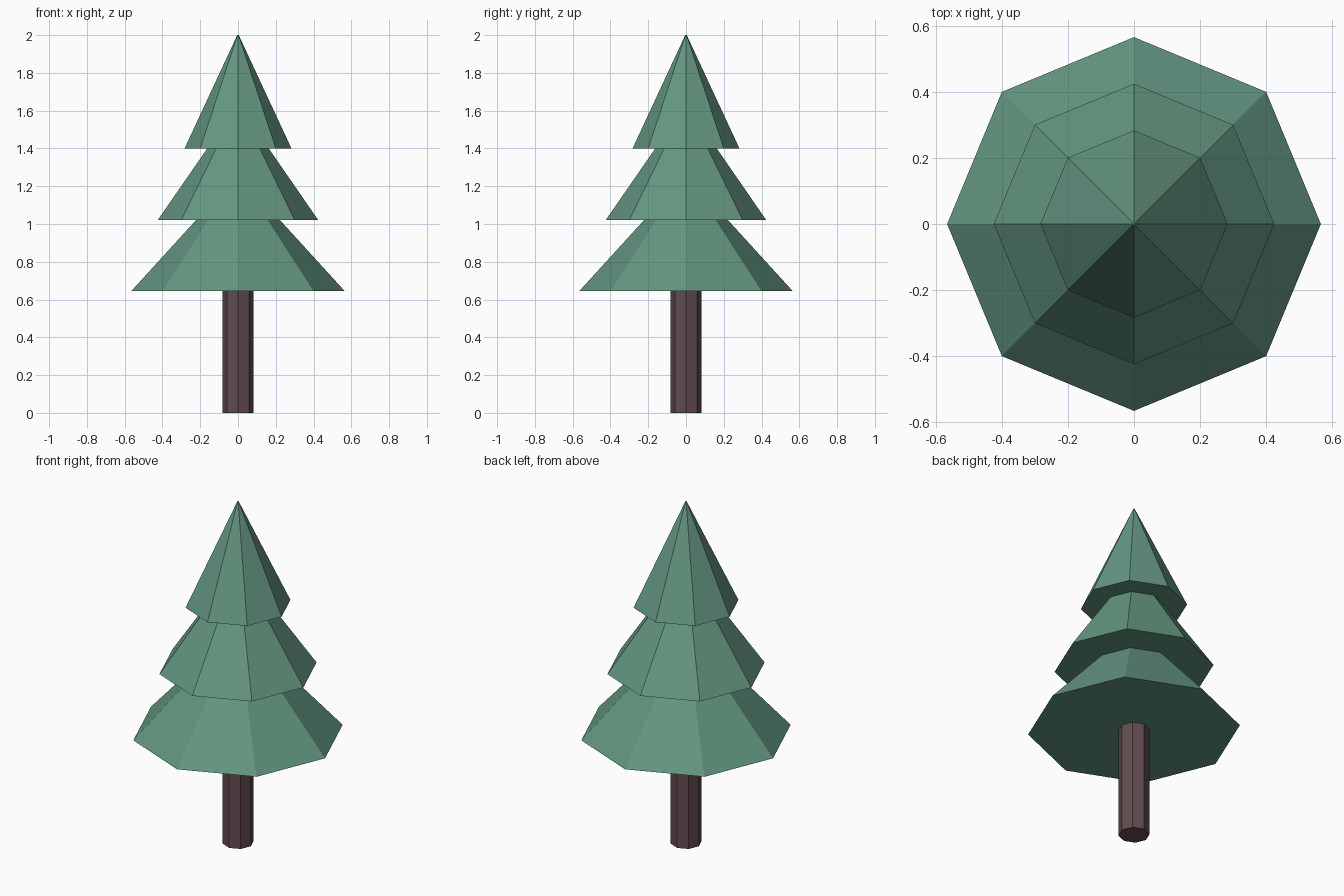
import bpy
import math

cube = bpy.data.objects.get("Cube")
if cube:
    bpy.data.objects.remove(cube, do_unlink=True)

SIDES = 8


def make_material(name, rgb):
    mat = bpy.data.materials.new(name)
    mat.use_nodes = True
    color = (*rgb, 1.0)
    mat.diffuse_color = color
    mat.node_tree.nodes["Principled BSDF"].inputs["Base Color"].default_value = color
    return mat


def add_frustum(name, mat, r_bottom, r_top, z_bottom, z_top):
    """Flat-shaded octagonal frustum with corners on the x and y axes."""
    bpy.ops.mesh.primitive_cone_add(
        vertices=SIDES, radius1=r_bottom, radius2=r_top,
        depth=z_top - z_bottom, location=(0, 0, (z_bottom + z_top) / 2))
    obj = bpy.context.object
    obj.name = name
    obj.data.materials.append(mat)
    bpy.ops.object.shade_flat()
    return obj


green = make_material("pine green", (0.127, 0.305, 0.22))
brown = make_material("dark bark", (0.12, 0.072, 0.08))

# Trunk
add_frustum("trunk", brown, 0.083, 0.083, 0.0, 0.66)

# Foliage tiers, each tucked under the one above
tiers = [
    ("lower_foliage", 0.565, 0.645, 1.26),
    ("middle_foliage", 0.424, 1.022, 1.63),
    ("top_foliage", 0.283, 1.4, 2.0),
]
for name, radius, base, tip in tiers:
    add_frustum(name, green, radius, 0.004, base, tip)
